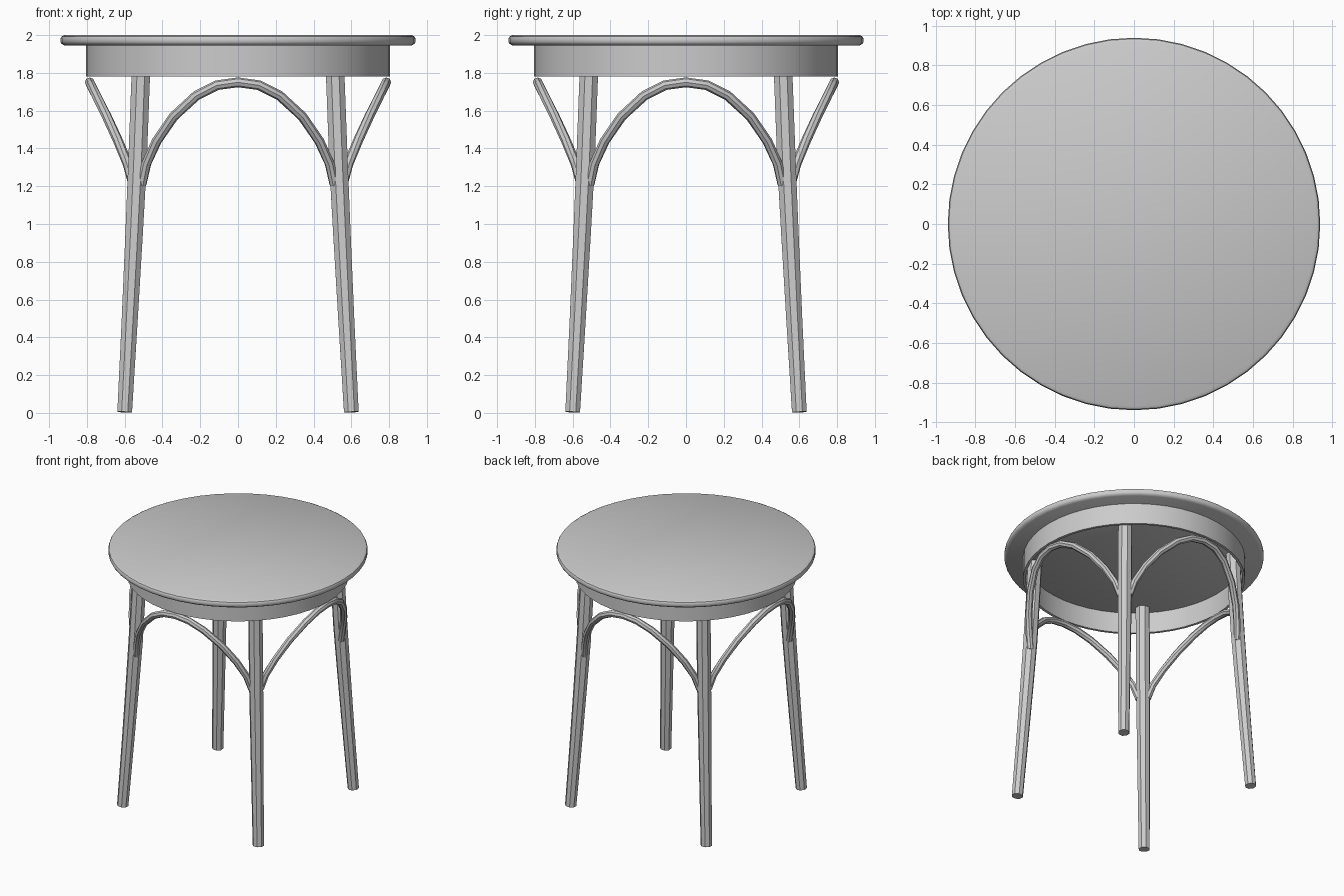
import bpy, bmesh
from math import pi, cos, sin, radians
from mathutils import Vector, Matrix

if "Cube" in bpy.data.objects:
    bpy.data.objects.remove(bpy.data.objects["Cube"])

grey = bpy.data.materials.new("plain grey")
grey.use_nodes = True
GREY = (0.6, 0.6, 0.6, 1)
grey.diffuse_color = GREY
grey.node_tree.nodes["Principled BSDF"].inputs["Base Color"].default_value = GREY


def finish(name, bm):
    bmesh.ops.recalc_face_normals(bm, faces=bm.faces)
    mesh = bpy.data.meshes.new(name)
    bm.to_mesh(mesh)
    bm.free()
    mesh.materials.append(grey)
    obj = bpy.data.objects.new(name, mesh)
    bpy.context.collection.objects.link(obj)
    bpy.ops.object.select_all(action='DESELECT')
    obj.select_set(True)
    bpy.context.view_layer.objects.active = obj
    bpy.ops.object.shade_smooth_by_angle(angle=radians(35))
    return obj


def lathe(name, profile, closed, sides=48):
    """Spin (radius, height) points round z; open profiles get flat caps."""
    bm = bmesh.new()
    rings = [[bm.verts.new((r * cos(2 * pi * i / sides), r * sin(2 * pi * i / sides), z))
              for i in range(sides)] for r, z in profile]
    pairs = list(zip(rings, rings[1:]))
    if closed:
        pairs.append((rings[-1], rings[0]))
    else:
        bm.faces.new(rings[0])
        bm.faces.new(rings[-1])
    for a, b in pairs:
        for i in range(sides):
            j = (i + 1) % sides
            bm.faces.new((a[i], a[j], b[j], b[i]))
    return finish(name, bm)


def tube(name, path, radii, side, sides=8):
    """Sweep a polygon along a path, keeping one axis near the side vector."""
    bm = bmesh.new()
    path = [Vector(p) for p in path]
    rings = []
    for k, (p, r) in enumerate(zip(path, radii)):
        t = (path[min(k + 1, len(path) - 1)] - path[max(k - 1, 0)]).normalized()
        v = t.cross(side).normalized()
        u = v.cross(t)
        rings.append([bm.verts.new(p + r * (cos(a) * u + sin(a) * v))
                      for a in (2 * pi * (i + 0.5) / sides for i in range(sides))])
    bm.faces.new(rings[0])
    bm.faces.new(rings[-1])
    for a, b in zip(rings, rings[1:]):
        for i in range(sides):
            j = (i + 1) % sides
            bm.faces.new((a[i], a[j], b[j], b[i]))
    return finish(name, bm)


# Round seat with softened rim
lathe("seat", [(0.92, 1.945), (0.935, 1.955), (0.94, 1.965),
               (0.94, 1.982), (0.935, 1.992), (0.92, 2.0)], False)

# Thin hollow ring under the seat
lathe("seat_ring", [(0.805, 1.78), (0.805, 1.95), (0.785, 1.95), (0.785, 1.78)], True)

# Leg and arch for one side, then turned round the four sides
leg_path = [(0.6, 0.004), (0.573, 0.5), (0.55, 0.95), (0.533, 1.3), (0.515, 1.78), (0.51, 1.945)]
leg_radii = [0.042, 0.046, 0.05, 0.053, 0.053, 0.053]
half_arch = [(0.51, 0.555, 1.21), (0.485, 0.585, 1.32), (0.43, 0.635, 1.44), (0.34, 0.695, 1.57),
             (0.22, 0.75, 1.68), (0.11, 0.778, 1.735)]
arch_path = ([(x, -y, z) for x, y, z in half_arch] + [(0, -0.785, 1.75)]
             + [(-x, -y, z) for x, y, z in reversed(half_arch)])
for n, (leg, arch) in enumerate([("front_left", "front"), ("back_left", "left"),
                                 ("back_right", "back"), ("front_right", "right")]):
    turn = Matrix.Rotation(n * pi / 2, 3, 'Z')
    tube(leg + "_leg", [turn @ Vector((d, -d, z)) for d, z in leg_path], leg_radii,
         turn @ Vector((1, 0, 0)))
    tube(arch + "_arch", [turn @ Vector(p) for p in arch_path], [0.026] * len(arch_path),
         turn @ Vector((0, -0.92, 0.39)))
